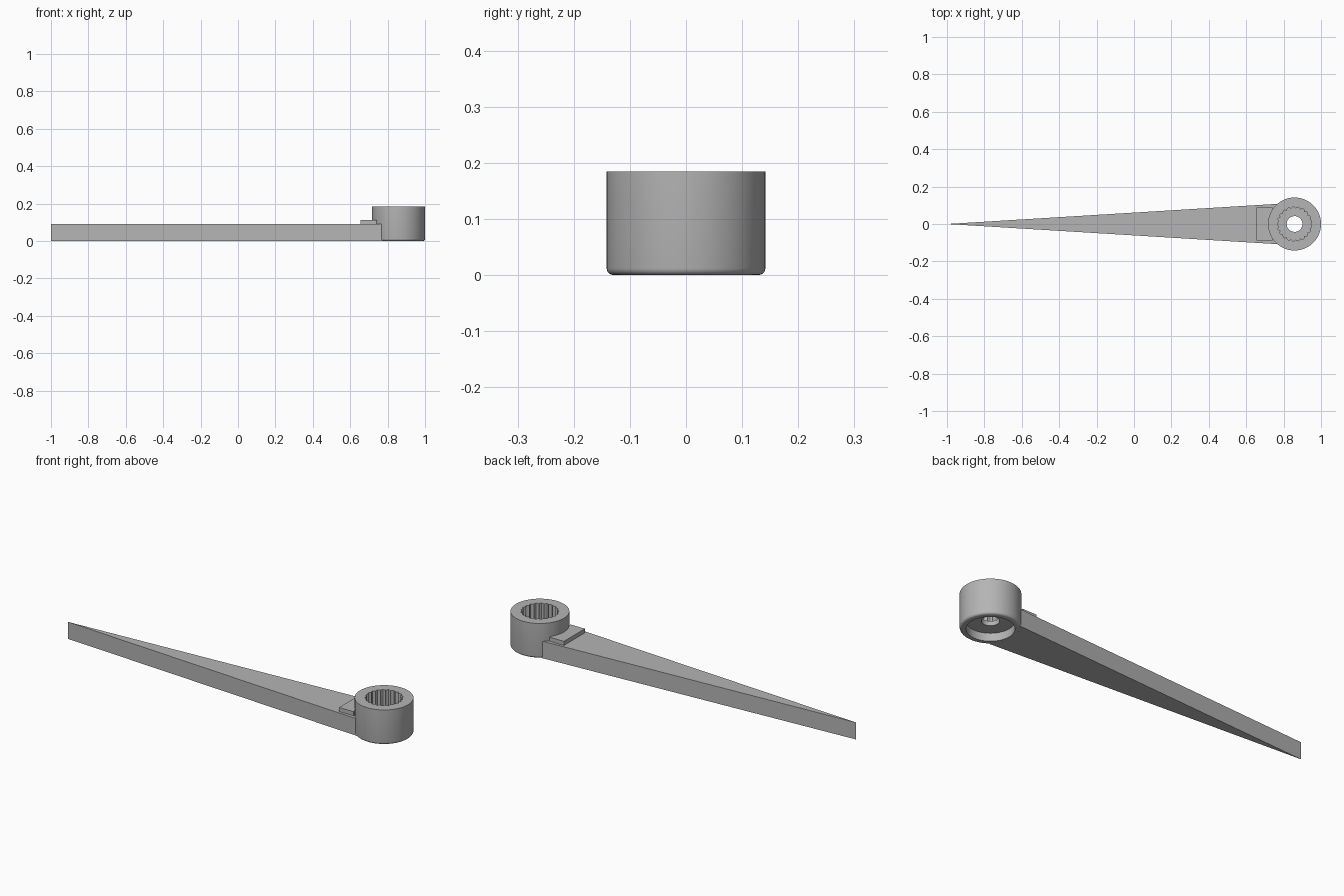
import bpy, bmesh, math

cube = bpy.data.objects.get("Cube")
if cube:
    bpy.data.objects.remove(cube, do_unlink=True)

grey = bpy.data.materials.new("grey_plastic")
grey.use_nodes = True
grey.diffuse_color = (0.46, 0.46, 0.46, 1)
grey.node_tree.nodes["Principled BSDF"].inputs["Base Color"].default_value = grey.diffuse_color

HUB_X, HUB_R, HUB_TOP = 0.8585, 0.1415, 0.185
ARM_TOP = 0.09


def finish(name, bm, smooth=False):
    bmesh.ops.recalc_face_normals(bm, faces=bm.faces)
    mesh = bpy.data.meshes.new(name)
    bm.to_mesh(mesh)
    bm.free()
    mesh.materials.append(grey)
    obj = bpy.data.objects.new(name, mesh)
    bpy.context.collection.objects.link(obj)
    if smooth:
        bpy.ops.object.select_all(action='DESELECT')
        obj.select_set(True)
        bpy.context.view_layer.objects.active = obj
        bpy.ops.object.shade_smooth_by_angle(angle=math.radians(30))
    return obj


def prism(name, outline, z0, z1):
    bm = bmesh.new()
    face = bm.faces.new([bm.verts.new((x, y, z0)) for x, y in outline])
    up = bmesh.ops.extrude_face_region(bm, geom=[face])["geom"]
    verts = [v for v in up if isinstance(v, bmesh.types.BMVert)]
    bmesh.ops.translate(bm, verts=verts, vec=(0, 0, z1 - z0))
    return finish(name, bm)


# Hub: lathed ring profile with a splined bore, screw hole and underside recess
TEETH, STEPS = 21, 6
SEGMENTS = TEETH * STEPS
fillet = 0.012
profile = [(0.042, 0.042), (0.112, 0.042), (0.112, 0)]
for i in range(5):
    a = math.pi / 2 * i / 4
    profile.append((HUB_R - fillet + fillet * math.sin(a), fillet - fillet * math.cos(a)))
profile += [(HUB_R, HUB_TOP), (None, HUB_TOP), (None, 0.066), (0.042, 0.066)]

bm = bmesh.new()
rings = []
for r, z in profile:
    ring = []
    for s in range(SEGMENTS):
        a = math.tau * s / SEGMENTS
        # Bore radius bulges outward once per spline tooth
        radius = r if r else 0.083 + 0.009 * abs(math.sin(math.pi * s / STEPS))
        ring.append(bm.verts.new((HUB_X + radius * math.cos(a), radius * math.sin(a), z)))
    rings.append(ring)
for k, ring in enumerate(rings):
    nxt = rings[(k + 1) % len(rings)]
    for s in range(SEGMENTS):
        t = (s + 1) % SEGMENTS
        bm.faces.new((ring[s], ring[t], nxt[t], nxt[s]))
finish("splined_hub", bm, smooth=True)

# Arm: long taper to a point, its wide end hollowed to follow the hub
outline = [(-1, 0), (0.772, -0.108)]
for i in range(17):
    a = math.radians(232 - 104 * i / 16)
    outline.append((HUB_X + 0.13 * math.cos(a), 0.13 * math.sin(a)))
outline.append((0.772, 0.108))
prism("tapered_arm", outline, 0, ARM_TOP)

# Raised pad on the arm beside the hub
prism("raised_pad", [(0.656, -0.088), (0.741, -0.088), (0.741, 0.088), (0.656, 0.088)],
      ARM_TOP - 0.01, 0.112)
